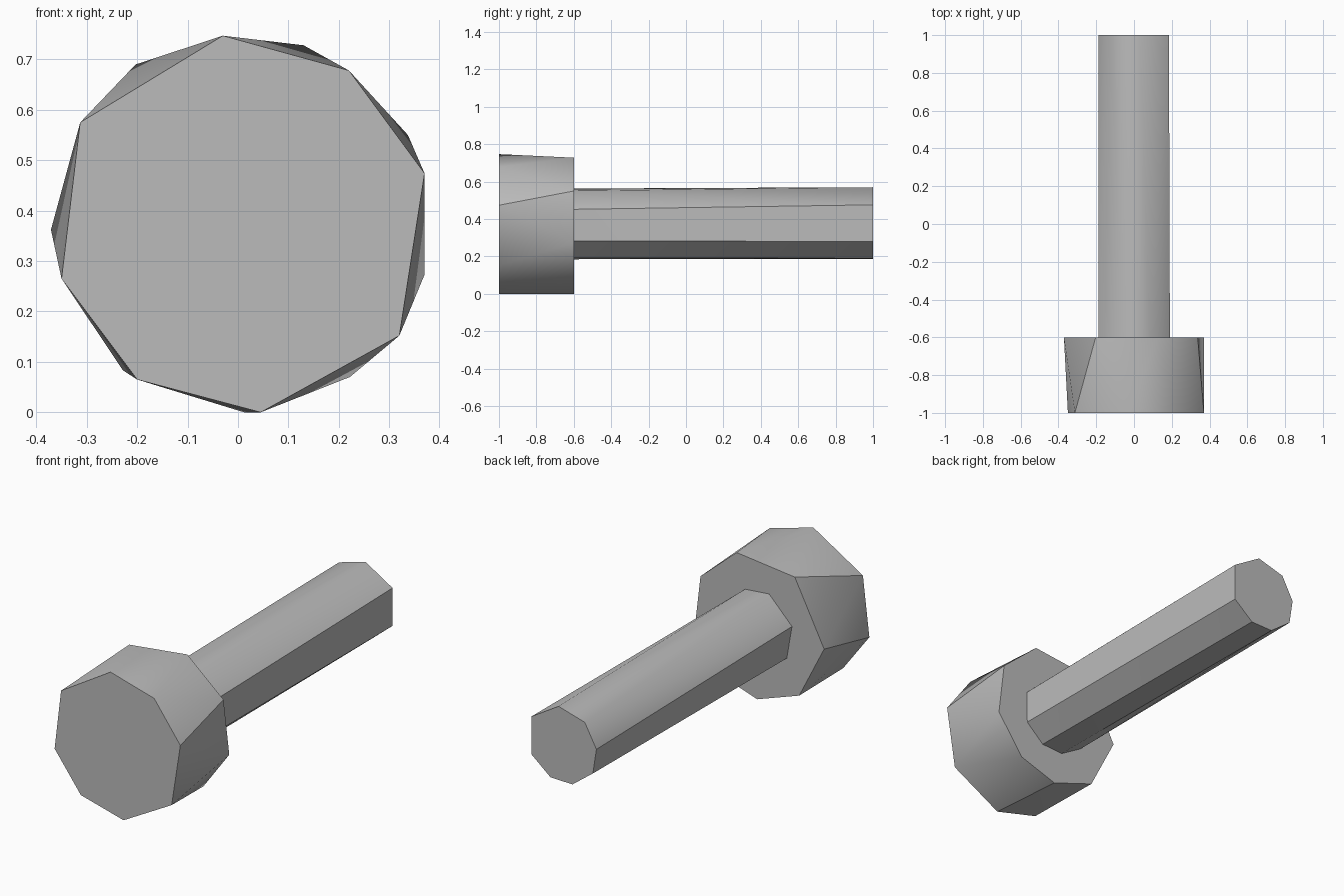
import bpy
import bmesh
import math

default_cube = bpy.data.objects.get("Cube")
if default_cube:
    bpy.data.objects.remove(default_cube, do_unlink=True)

# Single grey metal
metal = bpy.data.materials.new("grey_metal")
metal.use_nodes = True
GREY = (0.5, 0.5, 0.5, 1.0)
metal.diffuse_color = GREY
metal.node_tree.nodes["Principled BSDF"].inputs["Base Color"].default_value = GREY


def faceted_rod(name, front, back, y_front, y_back):
    """Convex rod between two uneven octagons of (x, z) points."""
    bm = bmesh.new()
    for ring, y in ((front, y_front), (back, y_back)):
        for x, z in ring:
            bm.verts.new((x, y, z))
    bmesh.ops.convex_hull(bm, input=bm.verts[:])
    # Merge the flat caps back into single polygons
    bmesh.ops.dissolve_limit(bm, angle_limit=math.radians(0.5),
                             verts=bm.verts[:], edges=bm.edges[:])
    bmesh.ops.recalc_face_normals(bm, faces=bm.faces[:])
    mesh = bpy.data.meshes.new(name)
    bm.to_mesh(mesh)
    bm.free()
    mesh.materials.append(metal)
    rod = bpy.data.objects.new(name, mesh)
    bpy.context.collection.objects.link(rod)
    bpy.ops.object.select_all(action='DESELECT')
    rod.select_set(True)
    bpy.context.view_layer.objects.active = rod
    bpy.ops.object.shade_smooth_by_angle(angle=math.radians(30))
    return rod


# Wide head with twisted, uneven facets
head_front = [(-.03, .747), (.22, .678), (.37, .474), (.32, .152),
              (.045, 0), (-.2, .065), (-.35, .265), (-.313, .575)]
head_back = [(.13, .728), (.337, .55), (.37, .273), (.222, .07),
             (.012, 0), (-.228, .083), (-.371, .362), (-.203, .69)]
faceted_rod("head", head_front, head_back, -1, -.6)

# Long slim shaft running back from the head
shaft_base = [(.19, .452), (.187, .283), (.087, .193), (-.035, .185),
              (-.157, .257), (-.187, .43), (-.056, .563), (.082, .551)]
shaft_tip = [(.185, .476), (.185, .28), (.076, .19), (-.05, .187),
             (-.167, .275), (-.187, .405), (-.121, .527), (.03, .57)]
faceted_rod("shaft", shaft_base, shaft_tip, -.6, 1)
